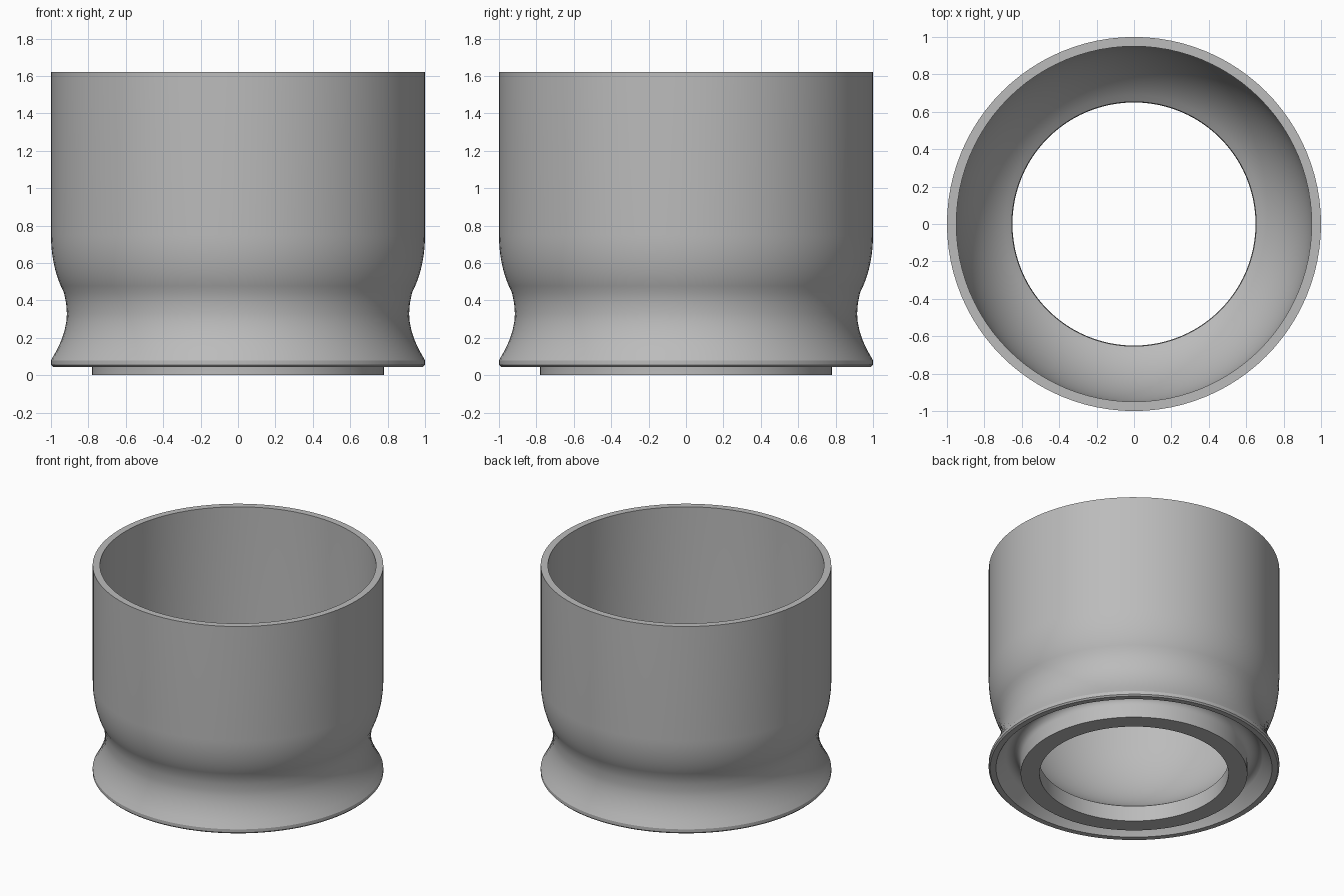
import bpy
import math

cube = bpy.data.objects.get("Cube")
if cube:
    bpy.data.objects.remove(cube, do_unlink=True)

SEGMENTS = 96

grey = bpy.data.materials.new("plain_grey")
grey.use_nodes = True
colour = (0.5, 0.5, 0.5, 1)
grey.diffuse_color = colour
grey.node_tree.nodes["Principled BSDF"].inputs["Base Color"].default_value = colour


def arc(cx, cz, rx, rz, start, end, steps):
    """Points along part of an ellipse, angles in degrees."""
    angles = [math.radians(start + (end - start) * i / steps) for i in range(steps + 1)]
    return [(cx + rx * math.cos(a), cz + rz * math.sin(a)) for a in angles]


def lathe(name, profile):
    """Revolve a closed (radius, height) profile around z."""
    n = len(profile)
    verts, faces = [], []
    for s in range(SEGMENTS):
        a = math.tau * s / SEGMENTS
        verts += [(r * math.cos(a), r * math.sin(a), z) for r, z in profile]
        t = (s + 1) % SEGMENTS
        for i in range(n):
            j = (i + 1) % n
            faces.append((s * n + i, t * n + i, t * n + j, s * n + j))
    mesh = bpy.data.meshes.new(name)
    mesh.from_pydata(verts, [], faces)
    mesh.materials.append(grey)
    obj = bpy.data.objects.new(name, mesh)
    bpy.context.collection.objects.link(obj)
    bpy.ops.object.select_all(action="DESELECT")
    obj.select_set(True)
    bpy.context.view_layer.objects.active = obj
    bpy.ops.object.shade_smooth_by_angle(angle=math.radians(30))
    return obj


# Base ring, then the groove under the flared foot
profile = [(0.65, 0), (0.78, 0), (0.78, 0.10)]
profile += arc(0.84, 0.10, 0.06, 0.06, 180, 40, 8)[1:]
# Foot rim with a small chamfer
profile += [(0.95, 0.045), (0.99, 0.045), (1, 0.055), (1, 0.08)]
# Waist: concave neck, then a rounded shoulder into the straight wall
profile += [(0.971, 0.13), (0.945, 0.185), (0.927, 0.24), (0.917, 0.29),
            (0.915, 0.33), (0.919, 0.385), (0.93, 0.44)]
profile += arc(0.78, 0.75, 0.22, 0.42, -45, 0, 10)[1:]
# Top rim and straight inner wall
profile += [(1, 1.62), (0.95, 1.62)]
# Rounded bowl floor down to the central hole
profile += arc(0.45, 0.75, 0.5, 0.69, 0, -66, 14)

lathe("cup_body", profile)
